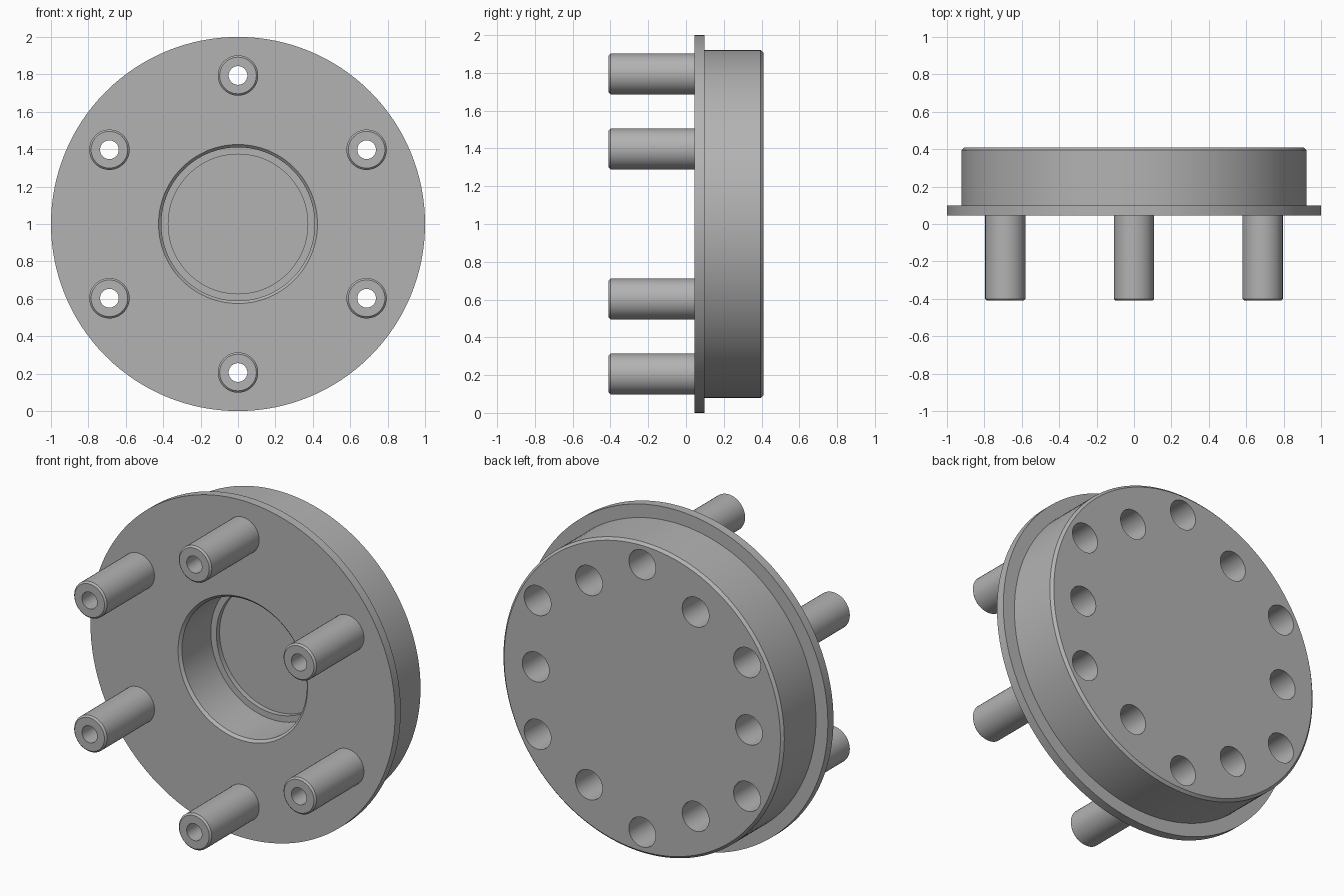
import bpy, bmesh, math
from mathutils import Matrix, Vector

if "Cube" in bpy.data.objects:
    bpy.data.objects.remove(bpy.data.objects["Cube"])

grey = bpy.data.materials.new("machined_grey")
grey.use_nodes = True
colour = (0.45, 0.45, 0.45, 1)
grey.diffuse_color = colour
grey.node_tree.nodes["Principled BSDF"].inputs["Base Color"].default_value = colour

CENTRE = Vector((0, 0, 1))


def lathe(bm, profile, centre, steps, closed=False):
    """Revolve (radius, y) points around an axis along y."""
    points = profile + profile[:1] if closed else profile
    verts = [bm.verts.new(centre + Vector((r, y, 0))) for r, y in points]
    edges = [bm.edges.new(pair) for pair in zip(verts, verts[1:])]
    bmesh.ops.spin(bm, geom=verts + edges, cent=centre, axis=(0, 1, 0),
                   angle=math.tau, steps=steps)
    bmesh.ops.remove_doubles(bm, verts=bm.verts, dist=1e-5)


def finish(name, bm):
    bmesh.ops.recalc_face_normals(bm, faces=bm.faces)
    mesh = bpy.data.meshes.new(name)
    bm.to_mesh(mesh)
    bm.free()
    mesh.materials.append(grey)
    obj = bpy.data.objects.new(name, mesh)
    bpy.context.collection.objects.link(obj)
    return obj


def activate(obj):
    bpy.ops.object.select_all(action="DESELECT")
    obj.select_set(True)
    bpy.context.view_layer.objects.active = obj


def ring(radius, start):
    """Six centres spaced evenly on a bolt circle."""
    for i in range(6):
        turn = Matrix.Rotation(math.radians(start + 60 * i), 3, "Y")
        yield CENTRE + turn @ Vector((0, 0, radius))


# Flanged body with a stepped central recess
FRONT, BACK = 0.045, 0.41
bm = bmesh.new()
lathe(bm, [(0, 0.36), (0.373, 0.36), (0.373, 0.33), (0.41, 0.33),
           (0.41, FRONT + 0.015), (0.425, FRONT), (1, FRONT), (1, 0.098),
           (0.922, 0.098), (0.922, BACK - 0.015), (0.907, BACK), (0, BACK)],
      CENTRE, 128)
body = finish("flanged_body", bm)

# Cutter: stepped through holes under the pins, blind holes between them
bm = bmesh.new()
for c in ring(0.794, 0):
    lathe(bm, [(0, -0.1), (0.05, -0.1), (0.05, 0.11), (0.088, 0.11),
               (0.088, 0.5), (0, 0.5)], c, 40)
for c in ring(0.70, 30):
    lathe(bm, [(0, 0.11), (0.088, 0.11), (0.088, 0.5), (0, 0.5)], c, 40)
cutter = finish("hole_cutter", bm)
cutter.hide_render = True

cut = body.modifiers.new("holes", "BOOLEAN")
cut.operation = "DIFFERENCE"
cut.solver = "EXACT"
cut.object = cutter
activate(body)
bpy.ops.object.modifier_apply(modifier=cut.name)
bpy.data.objects.remove(cutter)
bpy.ops.object.shade_smooth_by_angle(angle=math.radians(30))

# Hollow pins with chamfered tips
for i, c in enumerate(ring(0.794, 0)):
    bm = bmesh.new()
    lathe(bm, [(0.05, FRONT), (0.05, -BACK), (0.098, -BACK),
               (0.108, -BACK + 0.01), (0.108, FRONT)], c, 40, closed=True)
    pin = finish(f"hollow_pin_{i + 1}", bm)
    activate(pin)
    bpy.ops.object.shade_smooth_by_angle(angle=math.radians(30))
